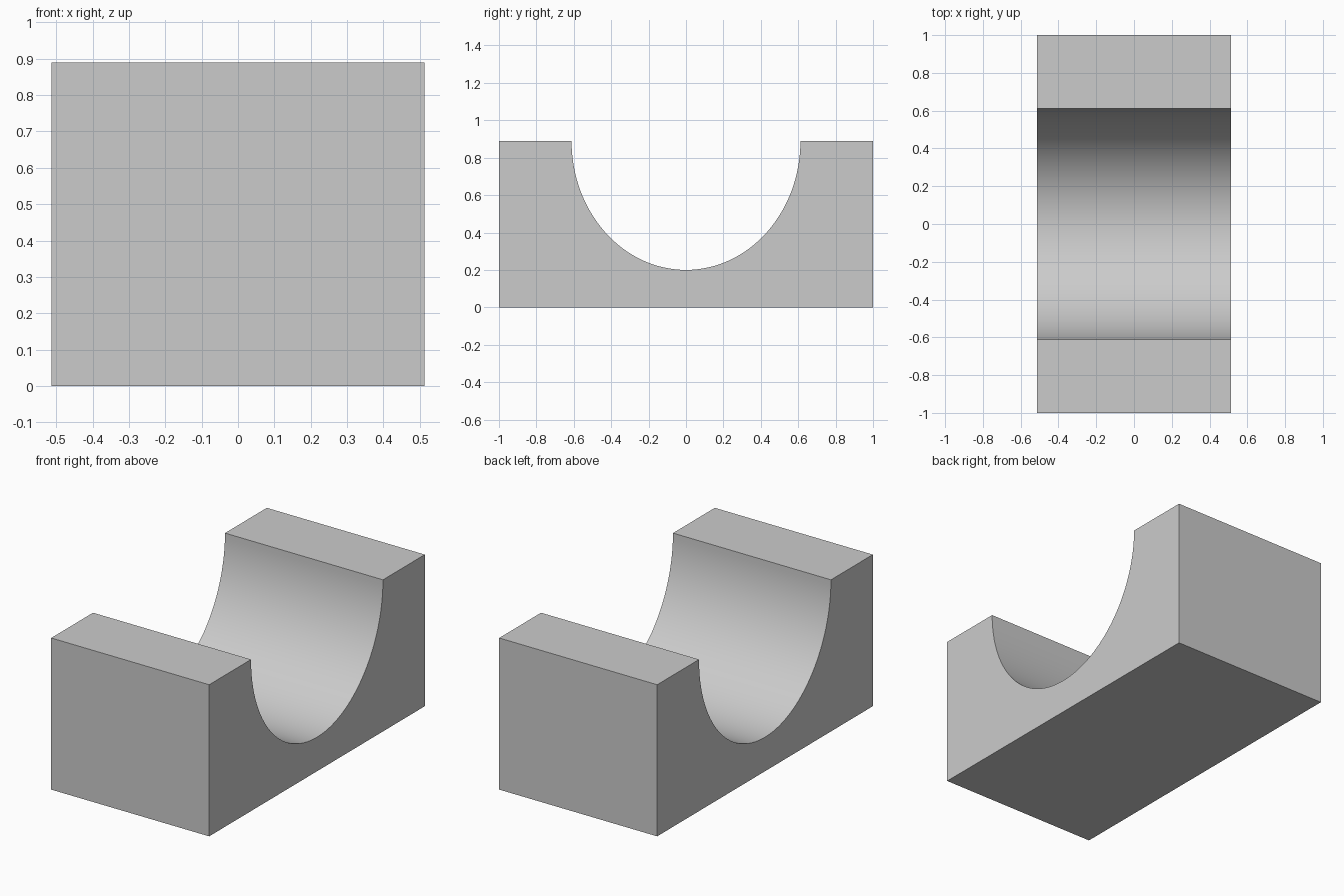
import bpy
import bmesh
from math import cos, sin, pi, radians

cube = bpy.data.objects.get("Cube")
if cube:
    bpy.data.objects.remove(cube, do_unlink=True)

HALF_WIDTH, HALF_LENGTH, HEIGHT = 0.513, 1.0, 0.89
CHANNEL_RADIUS, CHANNEL_DEPTH = 0.612, 0.69
SEGMENTS = 64

# Plain grey material
grey = bpy.data.materials.new("plain_grey")
colour = (0.6, 0.6, 0.6, 1.0)
grey.use_nodes = True
grey.diffuse_color = colour
grey.node_tree.nodes["Principled BSDF"].inputs["Base Color"].default_value = colour

# Side profile: block outline with a half-elliptical channel in the top
profile = [(-HALF_LENGTH, HEIGHT), (-HALF_LENGTH, 0), (HALF_LENGTH, 0), (HALF_LENGTH, HEIGHT)]
for i in range(SEGMENTS + 1):
    a = pi * i / SEGMENTS
    profile.append((CHANNEL_RADIUS * cos(a), HEIGHT - CHANNEL_DEPTH * sin(a)))

# Extrude the profile across the width
bm = bmesh.new()
side = bm.faces.new([bm.verts.new((-HALF_WIDTH, y, z)) for y, z in profile])
extruded = bmesh.ops.extrude_face_region(bm, geom=[side])["geom"]
bmesh.ops.translate(bm, vec=(2 * HALF_WIDTH, 0, 0),
                    verts=[v for v in extruded if isinstance(v, bmesh.types.BMVert)])
bmesh.ops.recalc_face_normals(bm, faces=bm.faces)
mesh = bpy.data.meshes.new("cradle_block")
bm.to_mesh(mesh)
bm.free()

mesh.materials.append(grey)
block = bpy.data.objects.new("cradle_block", mesh)
bpy.context.collection.objects.link(block)

# Smooth channel, crisp block edges
bpy.ops.object.select_all(action="DESELECT")
block.select_set(True)
bpy.context.view_layer.objects.active = block
bpy.ops.object.shade_smooth_by_angle(angle=radians(30))
